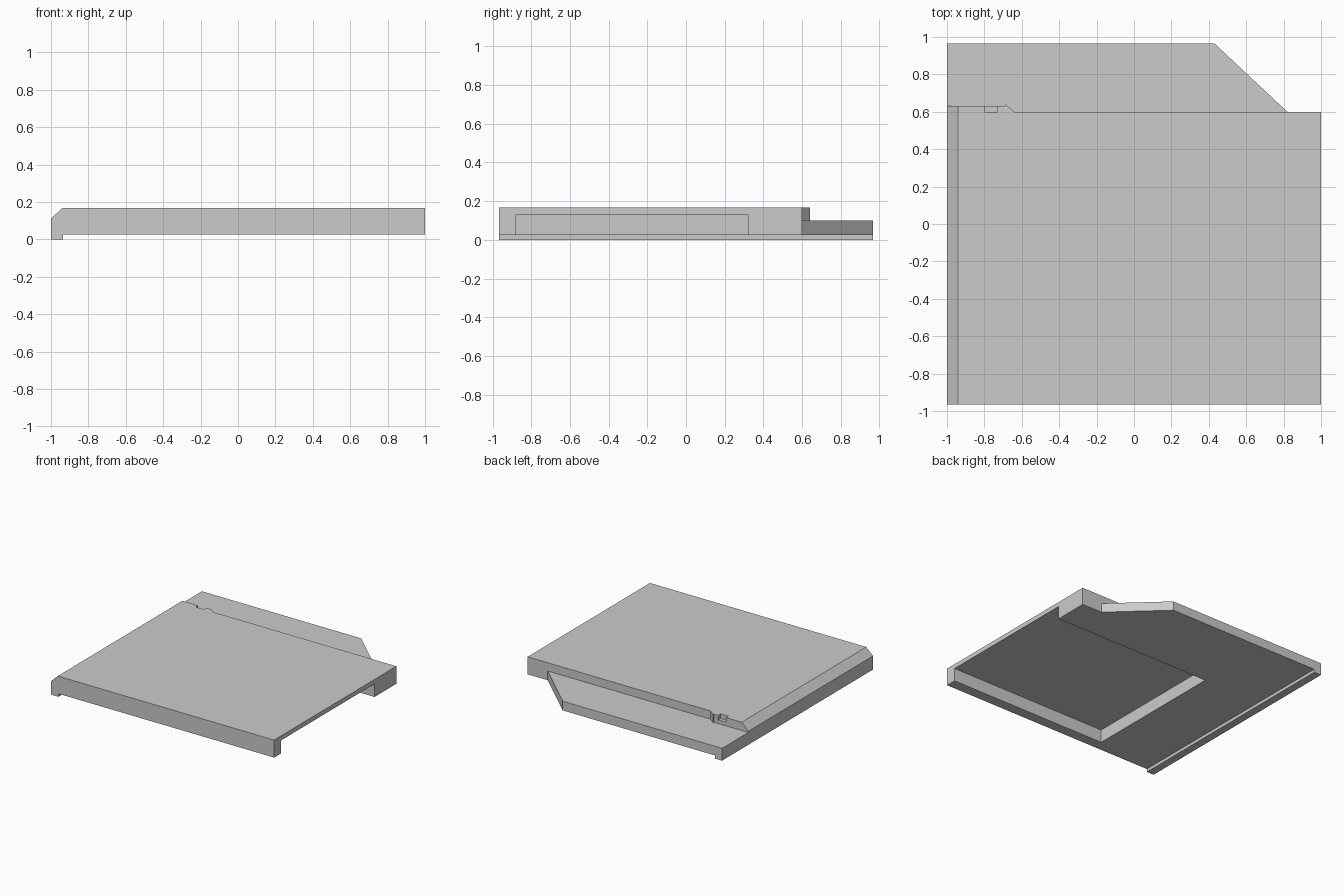
import bpy
import bmesh
from mathutils import Vector

cube = bpy.data.objects.get("Cube")
if cube:
    bpy.data.objects.remove(cube, do_unlink=True)

TOP, LEDGE, BASE = 0.167, 0.10, 0.025
FRONT, STEP, BACK = -0.966, 0.60, 0.966

grey = bpy.data.materials.new("plain_grey")
grey.use_nodes = True
colour = (0.6, 0.6, 0.6, 1)
grey.diffuse_color = colour
grey.node_tree.nodes["Principled BSDF"].inputs["Base Color"].default_value = colour


def prism(name, points, sweep):
    """Extrude a closed outline of 3D points along a sweep vector."""
    bm = bmesh.new()
    face = bm.faces.new([bm.verts.new(p) for p in points])
    extruded = bmesh.ops.extrude_face_region(bm, geom=[face])["geom"]
    moved = [g for g in extruded if isinstance(g, bmesh.types.BMVert)]
    bmesh.ops.translate(bm, verts=moved, vec=Vector(sweep))
    bmesh.ops.recalc_face_normals(bm, faces=bm.faces)
    mesh = bpy.data.meshes.new(name)
    bm.to_mesh(mesh)
    bm.free()
    obj = bpy.data.objects.new(name, mesh)
    obj.data.materials.append(grey)
    bpy.context.collection.objects.link(obj)
    return obj


def cut(target, outline, bottom, top):
    """Subtract a vertical prism with the given plan outline."""
    cutter = prism("cutter", [(x, y, bottom) for x, y in outline], (0, 0, top - bottom))
    cutter.hide_render = True
    mod = target.modifiers.new("cut", 'BOOLEAN')
    mod.operation, mod.solver, mod.object = 'DIFFERENCE', 'EXACT', cutter
    with bpy.context.temp_override(object=target, active_object=target):
        bpy.ops.object.modifier_apply(modifier=mod.name)
    bpy.data.objects.remove(cutter, do_unlink=True)


def rect(x0, x1, y0, y1):
    return [(x0, y0), (x1, y0), (x1, y1), (x0, y1)]


# Slab with chamfered side edge and a thin foot rail
profile = [(-1, 0), (-0.935, 0), (-0.935, BASE), (1, BASE),
           (1, TOP), (-0.94, TOP), (-1, 0.11)]
housing = prism("slab_housing", [(x, FRONT, z) for x, z in profile], (0, BACK - FRONT, 0))

# Lowered rear ledge with a small catch on its front wall
cut(housing, [(-1.1, 0.63), (-0.69, 0.63), (-0.69, 0.64), (-0.64, STEP),
              (1.1, STEP), (1.1, 1.1), (-1.1, 1.1)], LEDGE, 0.3)

# Slanted rear corner
cut(housing, [(0.82, STEP), (1.1, STEP), (1.1, 1.1), (0.286, 1.1)], -0.1, 0.3)

# Small slot beside the catch
cut(housing, rect(-0.80, -0.73, STEP, 0.65), 0.13, 0.3)

# Open recess in the underside
cut(housing, rect(-0.42, 1.1, -0.88, 0.32), -0.1, 0.13)
